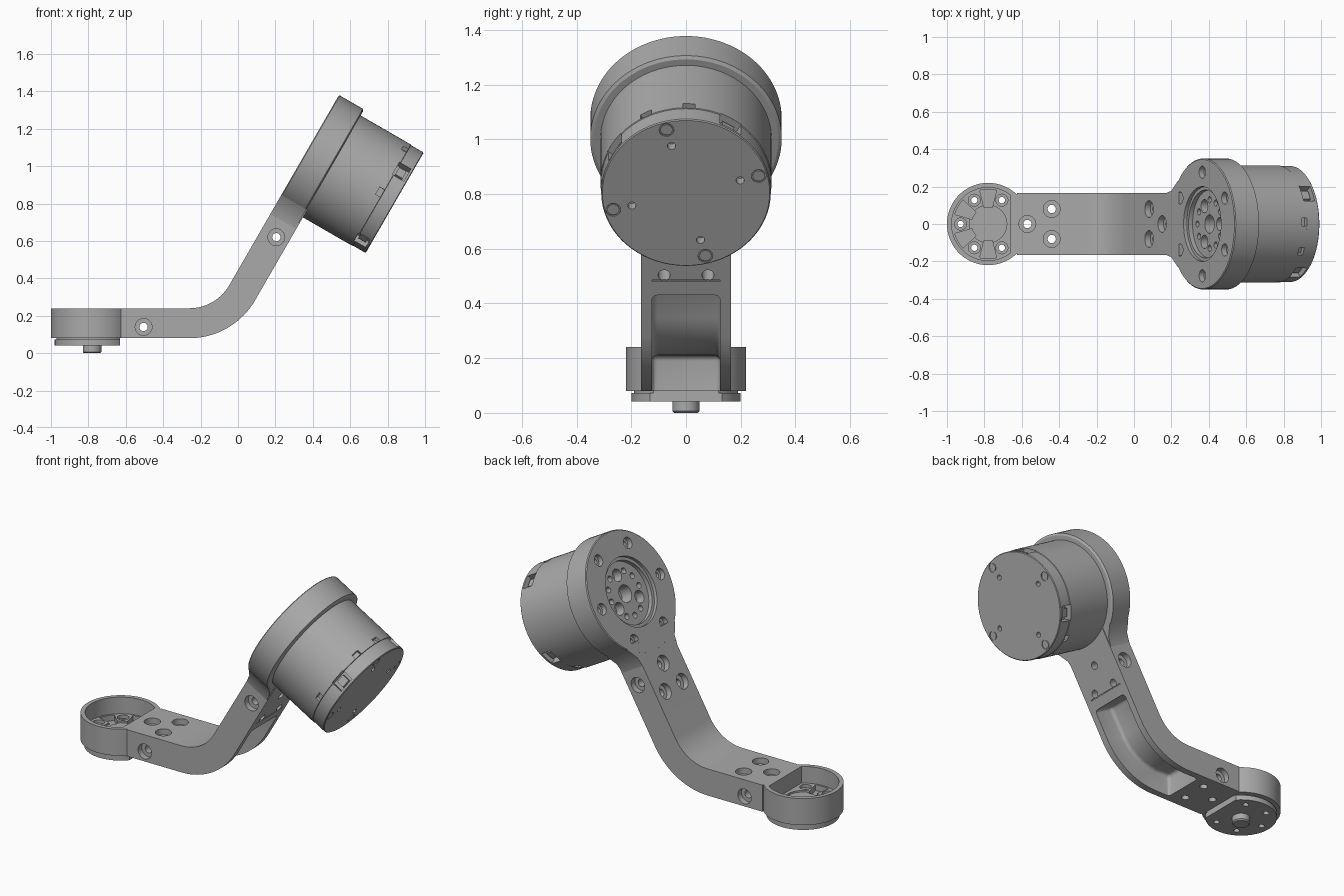
import bpy, bmesh
from math import radians, sin, cos, acos
from mathutils import Matrix, Vector

if "Cube" in bpy.data.objects:
    bpy.data.objects.remove(bpy.data.objects["Cube"])

GREY = (0.4, 0.4, 0.4, 1)
metal = bpy.data.materials.new("machined grey")
metal.use_nodes = True
metal.diffuse_color = GREY
metal.node_tree.nodes["Principled BSDF"].inputs["Base Color"].default_value = GREY


def move(x, y, z):
    return Matrix.Translation((x, y, z))


def turn(angle, axis):
    return Matrix.Rotation(radians(angle), 4, axis)


SIDE = turn(90, 'X')                                 # draws a profile in the xz plane
HEAD = move(0.365, 0, 1.077) @ turn(-60, 'Y')        # x up the arm, z out of the ring face
FOOT = move(-0.78, 0, 0)


def add_object(name, bm, matrix):
    bmesh.ops.recalc_face_normals(bm, faces=bm.faces)
    bm.transform(matrix)
    mesh = bpy.data.meshes.new(name)
    bm.to_mesh(mesh)
    bm.free()
    mesh.materials.append(metal)
    obj = bpy.data.objects.new(name, mesh)
    bpy.context.collection.objects.link(obj)
    return obj


def prism(name, outline, z0, z1, matrix=Matrix()):
    bm = bmesh.new()
    low, high = [[bm.verts.new((x, y, z)) for x, y in outline] for z in (z0, z1)]
    bm.faces.new(low)
    bm.faces.new(high)
    for i in range(len(low)):
        bm.faces.new((low[i - 1], low[i], high[i], high[i - 1]))
    return add_object(name, bm, matrix)


def lathe(name, profile, matrix=Matrix(), n=32):
    bm = bmesh.new()
    rings = [[bm.verts.new((r * cos(radians(360 * i / n)), r * sin(radians(360 * i / n)), z))
              for i in range(n)] for r, z in profile]
    bm.faces.new(rings[0])
    bm.faces.new(rings[-1])
    for a, b in zip(rings, rings[1:]):
        for i in range(n):
            bm.faces.new((a[i - 1], a[i], b[i], b[i - 1]))
    return add_object(name, bm, matrix)


def box(name, size, matrix):
    x, y, z = (s / 2 for s in size)
    return prism(name, [(-x, -y), (x, -y), (x, y), (-x, y)], -z, z, matrix)


def hole(radius, depth, matrix, n=24):
    return lathe("cutter", [(radius, 0.02), (radius, -depth)], matrix, n)


def counterbore(matrix, wide=0.045, narrow=0.022, step=0.035, depth=0.2):
    profile = [(wide, 0.02), (wide, -step), (narrow, -step), (narrow, -depth)]
    return lathe("cutter", profile, matrix, 28)


def arc(r, start, end, n):
    steps = [radians(start + (end - start) * i / n) for i in range(n + 1)]
    return [(r * cos(a), r * sin(a)) for a in steps]


def d_shape(r, flat):
    # circle cut off by a straight edge on its +x side
    a = acos(flat / r) * 57.29578
    return arc(r, a, 360 - a, 64)


def finish(obj, cutters=()):
    # cut every hole, bake the result and smooth the round faces
    for c in cutters:
        c.hide_render = True
        m = obj.modifiers.new("cut", 'BOOLEAN')
        m.operation, m.solver, m.object = 'DIFFERENCE', 'EXACT', c
    bpy.context.view_layer.update()
    baked = obj.evaluated_get(bpy.context.evaluated_depsgraph_get())
    mesh = bpy.data.meshes.new_from_object(baked)
    obj.modifiers.clear()
    obj.data = mesh
    for c in cutters:
        bpy.data.objects.remove(c)
    bpy.ops.object.select_all(action='DESELECT')
    obj.select_set(True)
    bpy.context.view_layer.objects.active = obj
    bpy.ops.object.shade_smooth_by_angle(angle=radians(30))


# Bent arm: straight, a sixty degree bend, then straight up to the ring
def bend_path(r, start, length):
    curve = [(x - 0.26, y + 0.486) for x, y in arc(r, -90, -30, 24)]
    x, y = curve[-1]
    tip = (x + length * cos(radians(60)), y + length * sin(radians(60)))
    return [(start, 0.486 - r)] + curve + [tip]


def bend_shape(inner, outer, start, length):
    return bend_path(inner, start, length) + bend_path(outer, start, length)[::-1]


arm = prism("bent_arm", bend_shape(0.246, 0.406, -0.625, 0.574), -0.165, 0.165, SIDE)
pocket = prism("cutter", bend_shape(0.276, 0.45, -0.36, 0.17), -0.125, 0.125, SIDE)
bevel = pocket.modifiers.new("round", 'BEVEL')
bevel.width, bevel.segments, bevel.limit_method = 0.02, 3, 'ANGLE'
bevel.angle_limit = radians(40)
cuts = [pocket, box("cutter", (0.006, 0.25, 0.012), HEAD @ move(-0.594, 0, -0.16))]
for x, y in ((-0.44, -0.08), (-0.44, 0.08), (-0.57, 0)):
    cuts.append(counterbore(move(x, y, 0.24)))
for x, y in ((-0.57, -0.08), (-0.57, 0.08), (-0.43, 0)):
    cuts.append(counterbore(HEAD @ move(x, y, 0)))
for x, z in ((-0.505, 0.14), (0.205, 0.62)):
    for side in (-1, 1):
        cuts.append(counterbore(move(x, side * 0.165, z) @ turn(-90 * side, 'X')))
finish(arm, cuts)

# Flared neck on each side where the arm meets the ring
for label, s in (("right", -1), ("left", 1)):
    wedge = [(-0.385, 0.165 * s), (-0.33, 0.178 * s), (-0.265, 0.228 * s), (-0.25, 0.165 * s)]
    finish(prism(label + "_neck", wedge, -0.155, 0, HEAD))

# Ring with a stepped recess, screw holes and hub pattern
ring = lathe("motor_ring", [(0.345, 0), (0.35, -0.005), (0.35, -0.148), (0.338, -0.155)], HEAD, 96)
cuts = [hole(0.2, 0.02, HEAD, 64), hole(0.182, 0.045, HEAD, 64), hole(0.05, 0.12, HEAD, 32)]
for i in range(6):
    cuts.append(counterbore(HEAD @ turn(30 + 60 * i, 'Z') @ move(0.277, 0, 0), 0.033, 0.018, 0.03, 0.08))
for i in range(12):
    r, size = (0.11, 0.036) if i % 4 == 0 else (0.13, 0.017)
    cuts.append(hole(size, 0.1, HEAD @ turn(30 * i, 'Z') @ move(r, 0, 0), 20))
finish(ring, cuts)

# Motor housing with sockets and vents around its end
housing = lathe("motor_housing", [(0.313, -0.13), (0.313, -0.465), (0.31, -0.467),
                                  (0.31, -0.542), (0.306, -0.546)], HEAD, 96)
cuts = []
for i in range(12):
    spot = HEAD @ turn(2 + 30 * i, 'Z')
    if i % 3 == 1:
        cuts.append(box("cutter", (0.09, 0.09, 0.07), spot @ move(0, -0.31, -0.495)))
        finish(box("socket_plug_%d" % (i // 3 + 1), (0.05, 0.03, 0.045), spot @ move(0, -0.277, -0.495)))
    else:
        cuts.append(box("cutter", (0.045, 0.05, 0.03), spot @ move(0, -0.315, -0.45)))
BACK = HEAD @ move(0, 0, -0.546) @ turn(180, 'X')
for i in range(4):
    cuts.append(hole(0.015, 0.04, BACK @ turn(15 + 90 * i, 'Z') @ move(0.205, 0, 0), 16))
    # thin ring groove with a screw head left standing in it
    screw = BACK @ turn(15 + 90 * i, 'Z') @ move(0.275, 0, 0)
    cuts.append(hole(0.027, 0.006, screw, 20))
    finish(lathe("end_screw_%d" % (i + 1), [(0.022, -0.01), (0.022, -0.001)], screw, 20))
finish(housing, cuts)

# Round foot cup with a ribbed floor
cup = prism("foot_cup", d_shape(0.22, 0.155), 0.08, 0.24, FOOT)
plate = prism("foot_plate", d_shape(0.2, 0.15), 0.042, 0.072, FOOT)
cuts = [prism("cutter", d_shape(0.195, 0.12), 0.14, 0.3, FOOT), hole(0.1, 0.01, FOOT @ move(0, 0, 0.14), 48)]
for a in (90, 150, 210, 270):
    sector = arc(0.09, a - 14, a + 14, 4) + arc(0.185, a + 14, a - 14, 8)
    cuts.append(prism("cutter", sector, 0.105, 0.2, FOOT))
plate_cuts = []
for a in (60, 120, 180, 240, 300):
    spot = FOOT @ turn(a, 'Z') @ move(0.147, 0, 0.14)
    cuts.append(counterbore(spot, 0.032, 0.017, 0.02))
    plate_cuts.append(hole(0.017, 0.2, spot, 20))
finish(cup, cuts)
finish(plate, plate_cuts)

# Spacer under the cup and the centre peg
spacer = prism("foot_spacer", d_shape(0.19, 0.148), 0.07, 0.082, FOOT)
finish(spacer, [hole(0.017, 0.2, FOOT @ turn(a, 'Z') @ move(0.147, 0, 0.14), 20)
                for a in (60, 120, 180, 240, 300)])
finish(lathe("foot_peg", [(0.043, 0), (0.05, 0.007), (0.05, 0.05)], FOOT, 40))
